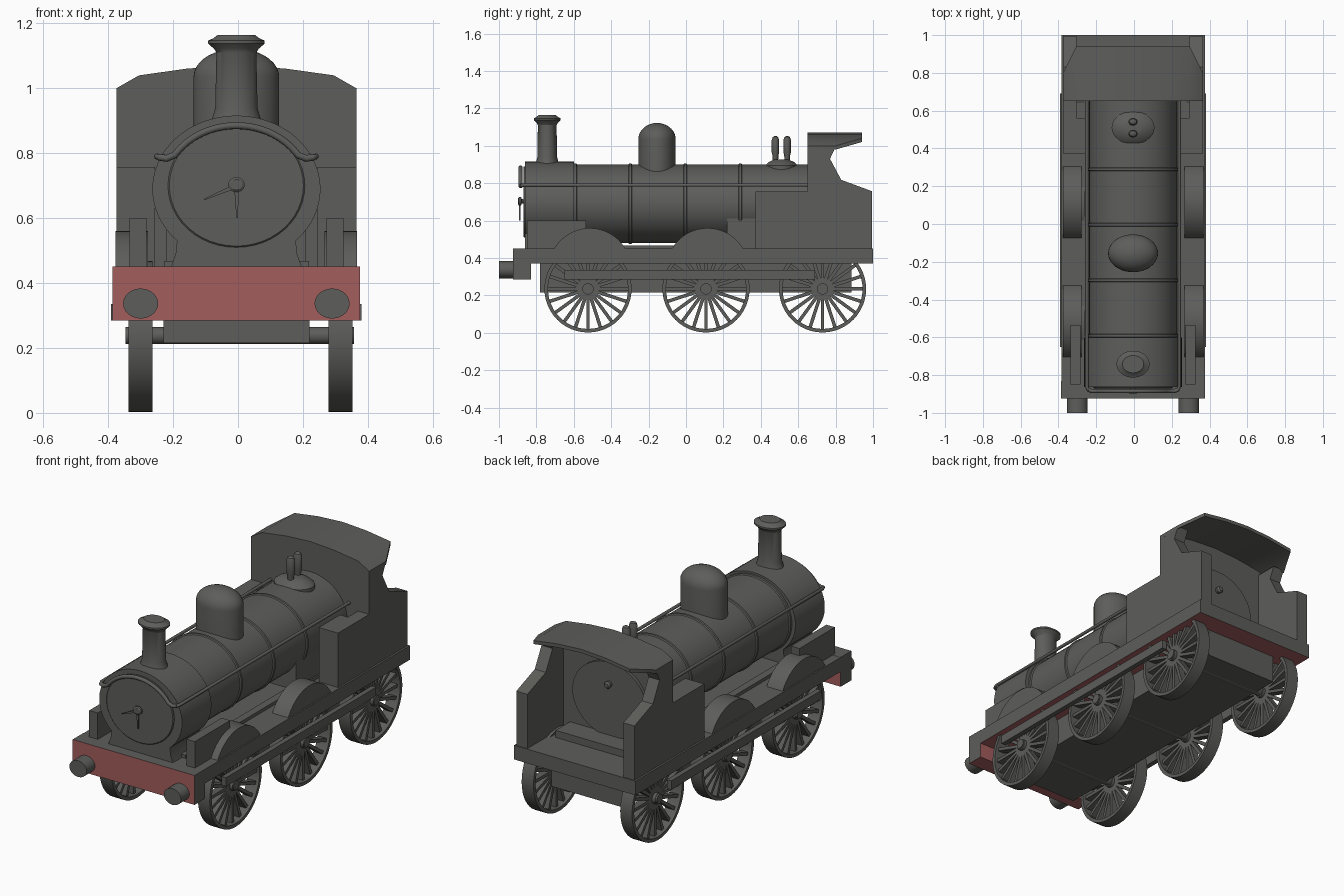
import bpy, bmesh
from math import sin, cos, pi, sqrt, radians
from mathutils import Matrix, Vector

cube = bpy.data.objects.get("Cube")
if cube:
    bpy.data.objects.remove(cube)

OFF = -0.005      # body sits slightly off the centre line
SEG = 48
made = []


def material(name, rgb):
    m = bpy.data.materials.new(name)
    m.use_nodes = True
    m.diffuse_color = (*rgb, 1)
    m.node_tree.nodes["Principled BSDF"].inputs["Base Color"].default_value = (*rgb, 1)
    return m


GREY = material("dark_grey", (0.11, 0.11, 0.104))
RED = material("buffer_red", (0.37, 0.11, 0.11))


def finish(name, bm, red_rule=None, dx=OFF):
    """Turn a bmesh into an object; faces that meet red_rule become red."""
    bmesh.ops.recalc_face_normals(bm, faces=bm.faces)
    bm.normal_update()
    if red_rule:
        for f in bm.faces:
            f.material_index = int(red_rule(f.normal))
    me = bpy.data.meshes.new(name)
    bm.to_mesh(me)
    bm.free()
    me.materials.append(GREY)
    if red_rule:
        me.materials.append(RED)
    ob = bpy.data.objects.new(name, me)
    ob.location.x = dx
    bpy.context.collection.objects.link(ob)
    made.append(ob)
    return ob


def add_box(bm, x, y, z):
    size = Matrix.Diagonal((x[1] - x[0], y[1] - y[0], z[1] - z[0], 1))
    mid = Vector((sum(x) / 2, sum(y) / 2, sum(z) / 2))
    return bmesh.ops.create_cube(bm, size=1, matrix=Matrix.Translation(mid) @ size)["verts"]


def box(name, x, y, z, red_rule=None):
    bm = bmesh.new()
    add_box(bm, x, y, z)
    return finish(name, bm, red_rule)


def prism(name, pts, axis, a, b):
    """Extrude a flat outline along x (points are y,z) or y (points are x,z)."""
    def place(p, h):
        return (h, p[0], p[1]) if axis == "x" else (p[0], h, p[1])
    bm = bmesh.new()
    ends = [[bm.verts.new(place(p, h)) for p in pts] for h in (a, b)]
    for e in ends:
        bm.faces.new(e)
    for i in range(len(pts)):
        j = (i + 1) % len(pts)
        bm.faces.new((ends[0][i], ends[0][j], ends[1][j], ends[1][i]))
    return finish(name, bm)


def add_lathe(bm, profile, axis, centre=(0, 0, 0), wide=1, closed=False):
    """Spin (radius, height) points about an axis; wide stretches x."""
    rings = []
    for r, h in profile:
        ring = []
        for i in range(SEG):
            u, v = r * cos(2 * pi * i / SEG), r * sin(2 * pi * i / SEG)
            p = {"x": (h, u, v), "y": (u * wide, h, v), "z": (u * wide, v, h)}[axis]
            ring.append(bm.verts.new(Vector(p) + Vector(centre)))
        rings.append(ring)
    pairs = list(zip(rings, rings[1:]))
    if closed:
        pairs.append((rings[-1], rings[0]))
    else:
        bm.faces.new(rings[0])
        bm.faces.new(rings[-1])
    for a, b in pairs:
        for i in range(SEG):
            j = (i + 1) % SEG
            bm.faces.new((a[i], a[j], b[j], b[i]))


def lathe(name, profile, axis, centre=(0, 0, 0), wide=1, dx=OFF):
    bm = bmesh.new()
    add_lathe(bm, profile, axis, centre, wide)
    return finish(name, bm, dx=dx)


def both(lo, hi):
    """The x range of a part on the left side, then on the right."""
    return (("left", (lo, hi)), ("right", (-hi, -lo)))


# Chassis: running board with red underside, inner frame, red front beam
box("running_board", (-0.38, 0.38), (-0.85, 1.0), (0.37, 0.45), lambda n: n.z < -0.5)
box("inner_frame", (-0.225, 0.225), (-0.78, 0.885), (0.215, 0.38))
box("front_beam", (-0.381, 0.381), (-0.925, -0.83), (0.285, 0.451),
    lambda n: abs(n.y) > 0.5 or n.z < -0.5)

# Boiler, bands and firebox
BZ = 0.69
lathe("boiler", [(0.21, -0.62), (0.21, 0.69)], "y", (0, 0, BZ), 1.107)
for i in range(4):
    y = -0.592 + 0.294 * i
    lathe("boiler_band", [(0.21, y - 0.01), (0.216, y - 0.006), (0.216, y + 0.006),
                          (0.21, y + 0.01)], "y", (0, 0, BZ), 1.107)
box("firebox", (-0.215, 0.215), (0.22, 0.66), (0.44, 0.645))

# Smokebox with flared saddle, door and handles
arc = [(0.259 * cos(radians(a)), BZ + 0.226 * sin(radians(a))) for a in range(-45, 226, 6)]
saddle = [(-0.187, 0.49), (-0.205, 0.44), (0.205, 0.44), (0.187, 0.49)]
prism("smokebox", arc + saddle, "y", -0.862, -0.6)
lathe("smokebox_door", [(0.19, -0.85), (0.19, -0.866), (0.186, -0.87)], "y", (0, 0, 0.7), 1.11)
lathe("door_knob", [(0.01, -0.86), (0.012, -0.878), (0.023, -0.882), (0.023, -0.893),
                    (0.016, -0.898)], "y", (0, 0, 0.703), 1.11)
prism("door_handle_down", [(-0.007, 0.7), (0.007, 0.7), (0.005, 0.6), (0.0, 0.6)], "y", -0.892, -0.884)
prism("door_handle_side", [(0, 0.708), (0, 0.692), (-0.1, 0.655), (-0.1, 0.659)], "y", -0.892, -0.884)

# Chimney, dome and safety valves
lathe("chimney", [(0.075, 0.86), (0.06, 0.91), (0.053, 0.94), (0.05, 1.11), (0.056, 1.122),
                  (0.071, 1.138), (0.071, 1.147), (0.058, 1.154), (0.046, 1.165)],
      "z", (0, -0.742, 0), 1.23)
dome = [(0.1 * cos(radians(a)), 1.035 + 0.087 * sin(radians(a))) for a in range(0, 86, 10)]
lathe("steam_dome", [(0.1, 0.8)] + dome + [(0.004, 1.122)], "z", (0, -0.155, 0), 1.32)
lathe("valve_base", [(0.087, 0.86), (0.087, 0.895), (0.07, 0.912), (0.04, 0.926), (0.03, 0.928)],
      "z", (0, 0.51, 0), 1.3)
for y in (0.478, 0.541):
    lathe("safety_valve", [(0.014, 0.9), (0.016, 0.95), (0.02, 0.965), (0.02, 1.03),
                           (0.015, 1.046), (0.006, 1.052)], "z", (0, y, 0), 1.2)

# Handrails along the boiler, joined by an arch over the smokebox door
arch = [(0.019 * i, -0.885, BZ + 0.195 * sqrt(1 - (0.019 * i / 0.225) ** 2)) for i in range(-10, 11)]
side = [(0.245, 0.66, 0.79), (0.245, -0.86, 0.79), (0.238, -0.878, 0.788), (0.215, -0.885, 0.784)]
flip = [(-x, y, z) for x, y, z in side]
for name, path, r in (("left_handrail", side, 0.009), ("right_handrail", flip, 0.009),
                      ("front_handrail", [flip[2], flip[3]] + arch + [side[3], side[2]], 0.011)):
    cu = bpy.data.curves.new(name, "CURVE")
    cu.dimensions = "3D"
    cu.bevel_depth = r
    cu.bevel_resolution = 3
    cu.use_fill_caps = True
    cu.materials.append(GREY)
    sp = cu.splines.new("POLY")
    sp.points.add(len(path) - 1)
    for p, co in zip(sp.points, path):
        p.co = (*co, 1)
    ob = bpy.data.objects.new(name, cu)
    ob.location.x = OFF
    bpy.context.collection.objects.link(ob)

# Cab: front wall, cut-out side sheets, floor and backhead
roof = [(-0.37, 1.0), (-0.3, 1.04), (-0.15, 1.061), (0, 1.07), (0.15, 1.061), (0.3, 1.04), (0.37, 1.0)]
prism("cab_front", [(0.37, 0.45), (-0.37, 0.45)] + roof, "y", 0.65, 0.672)
sheet = [(0.652, 0.45), (0.995, 0.45), (0.995, 0.757), (0.83, 0.818), (0.77, 0.93),
         (0.8, 0.995), (0.652, 0.995)]
for label, x in both(0.3, 0.369):
    prism(label + "_cab_side", sheet, "x", *x)
box("cab_step", (-0.26, 0.26), (0.66, 0.8), (0.44, 0.49))
lathe("regulator_knob", [(0.015, 0.685), (0.02, 0.71), (0.012, 0.72)], "y", (0, 0, 0.78))

# Curved cab roof with cut rear corners
bm = bmesh.new()
rows = []
for y_front, dz in ((True, 0), (False, 0), (False, -0.02), (True, -0.02)):
    rows.append([bm.verts.new((x, 0.65 if y_front else (0.8 if abs(x) > 0.35 else 0.94), z + dz))
                 for x, z in roof])
for a, b in zip(rows, rows[1:] + rows[:1]):
    for i in range(len(roof) - 1):
        bm.faces.new((a[i], a[i + 1], b[i + 1], b[i]))
for k in (0, -1):
    bm.faces.new([row[k] for row in rows])
finish("cab_roof", bm)

# Parts on both sides: tanks, sand boxes, splashers, buffers, saddle rails, side rods
for label, x in both(0.25, 0.37):
    box(label + "_side_tank", x, (0.372, 0.56), (0.44, 0.757))
for label, x in both(0.3, 0.37):
    box(label + "_tank_rear", x, (0.56, 0.655), (0.44, 0.757))
for label, x in both(0.277, 0.33):
    box(label + "_sand_box", x, (-0.85, -0.535), (0.44, 0.6))
for label, x in both(0.272, 0.372):
    for y in (-0.515, 0.115):
        bow = [(y + 0.22 * cos(radians(a)), 0.34 + 0.22 * sin(radians(a))) for a in range(28, 153, 4)]
        prism(label + "_splasher", bow, "x", *x)
for label, x in both(0.18, 0.223):
    box(label + "_frame_rail", x, (-0.78, 0.66), (0.44, 0.468))
for label, x in both(0.358, 0.386):
    box(label + "_side_rod", x, (-0.65, 0.69), (0.285, 0.335))
for s in (-1, 1):
    lathe("buffer", [(0.046, -1.0), (0.046, -0.92)], "y", (s * 0.295, 0, 0.337), 1.17)

# Spoked wheels sharing one mesh, and axles
bm = bmesh.new()
add_lathe(bm, [(0.233, -0.037), (0.233, 0.037), (0.214, 0.037), (0.214, -0.037)], "x", closed=True)
add_lathe(bm, [(0.03, -0.037), (0.03, 0.037)], "x")
for i in range(20):
    verts = add_box(bm, (-0.02, 0.02), (-0.009, 0.009), (0.02, 0.22))
    bmesh.ops.rotate(bm, verts=verts, cent=(0, 0, 0), matrix=Matrix.Rotation(2 * pi * i / 20, 3, "X"))
wheel = finish("wheel", bm, dx=0)
for n, y in enumerate((-0.524, 0.107, 0.73)):
    for s in (-1, 1):
        ob = wheel if n == 0 and s < 0 else wheel.copy()
        ob.location = (s * 0.308 + 0.008, y, 0.235)
        if ob is not wheel:
            bpy.context.collection.objects.link(ob)
    lathe("axle", [(0.026, -0.352), (0.026, 0.352)], "x", (0, y, 0.238), dx=0.005)

# Smooth the round parts, keeping edges sharp
bpy.ops.object.select_all(action="DESELECT")
for ob in made:
    ob.select_set(True)
bpy.context.view_layer.objects.active = made[0]
bpy.ops.object.shade_smooth_by_angle(angle=radians(30))
